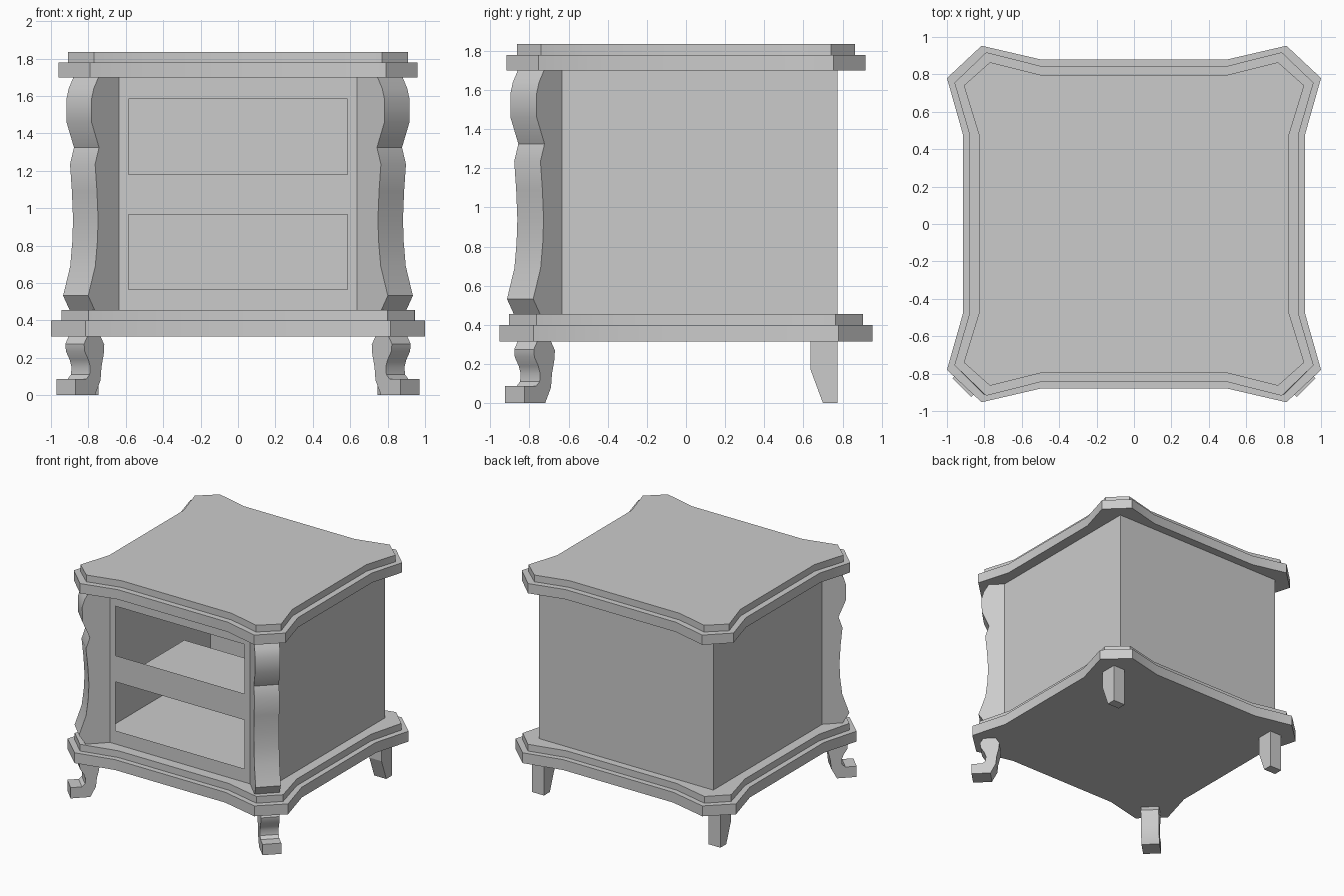
import bpy
import bmesh
from mathutils import Vector
from math import radians

cube = bpy.data.objects.get("Cube")
if cube:
    bpy.data.objects.remove(cube, do_unlink=True)

grey = bpy.data.materials.new("plain_grey")
grey.use_nodes = True
grey.diffuse_color = (0.6, 0.6, 0.6, 1)
grey.node_tree.nodes["Principled BSDF"].inputs["Base Color"].default_value = (0.6, 0.6, 0.6, 1)


def finish(name, bm, smooth=False, closed=True):
    if closed:
        bmesh.ops.recalc_face_normals(bm, faces=bm.faces)
    mesh = bpy.data.meshes.new(name)
    bm.to_mesh(mesh)
    bm.free()
    mesh.materials.append(grey)
    obj = bpy.data.objects.new(name, mesh)
    bpy.context.collection.objects.link(obj)
    if smooth:
        bpy.ops.object.select_all(action="DESELECT")
        obj.select_set(True)
        bpy.context.view_layer.objects.active = obj
        bpy.ops.object.shade_smooth_by_angle(angle=radians(30))
    return obj


def prism(name, points, offset, smooth=True):
    """Extrude a flat outline along an offset vector."""
    bm = bmesh.new()
    base = bm.faces.new([bm.verts.new(p) for p in points])
    out = bmesh.ops.extrude_face_region(bm, geom=[base], use_keep_orig=True)
    moved = [v for v in out["geom"] if isinstance(v, bmesh.types.BMVert)]
    bmesh.ops.translate(bm, verts=moved, vec=Vector(offset))
    return finish(name, bm, smooth)


def slab(name, z0, z1, side, corner_a, corner_b, front):
    """Waisted board with clipped, flared corners."""
    quarter = [(side, 0.48), corner_a, corner_b, (0.5, front)]
    outline = []
    for sx, sy in ((1, 1), (-1, 1), (-1, -1), (1, -1)):
        pts = [(sx * x, sy * y, z0) for x, y in quarter]
        outline += pts if sx * sy > 0 else pts[::-1]
    prism(name, outline, (0, 0, z1 - z0))


def corner_plate(name, profile, width, skew, sx):
    """Profile in the diagonal plane of a front corner, given width across it."""
    pts = [(sx * u, -(u - width - skew), z) for u, z in profile]
    prism(name, pts, (-sx * width, -width, 0))


def panels(name, quads):
    """Thin skin made of four-cornered faces."""
    bm = bmesh.new()
    for quad in quads:
        bm.faces.new([bm.verts.new(p) for p in quad])
    bmesh.ops.remove_doubles(bm, verts=bm.verts, dist=0.0001)
    return finish(name, bm, closed=False)


# Base and top mouldings
slab("base_board", 0.315, 0.40, 0.915, (1.0, 0.78), (0.815, 0.953), 0.88)
slab("base_moulding", 0.40, 0.455, 0.87, (0.945, 0.765), (0.80, 0.905), 0.835)
slab("top_moulding", 1.70, 1.78, 0.88, (0.96, 0.755), (0.79, 0.918), 0.845)
slab("top_board", 1.78, 1.835, 0.83, (0.91, 0.74), (0.77, 0.865), 0.797)

# Cabinet skin: sides and back
LOW, HIGH = 0.455, 1.70
SIDE, BACK, FRONT, CUT = 0.79, 0.775, -0.75, 0.635


def wall(a, b):
    return [(*a, LOW), (*b, LOW), (*b, HIGH), (*a, HIGH)]


panels("cabinet_walls", [
    wall((SIDE, -CUT), (SIDE, BACK)),
    wall((SIDE, BACK), (-SIDE, BACK)),
    wall((-SIDE, BACK), (-SIDE, -CUT)),
])

# Front frame around two open bays
OPEN = 0.585
xs = [-CUT, -OPEN, OPEN, CUT]
zs = [LOW, 0.565, 0.965, 1.18, 1.585, HIGH]
frame = []
for i in range(3):
    for j in range(5):
        if i == 1 and j in (1, 3):
            continue
        x0, x1, z0, z1 = xs[i], xs[i + 1], zs[j], zs[j + 1]
        frame.append([(x0, FRONT, z0), (x1, FRONT, z0), (x1, FRONT, z1), (x0, FRONT, z1)])
panels("front_frame", frame)

# Shelf behind the middle rail
panels("inner_shelf", [[(-OPEN, FRONT, 0.967), (OPEN, FRONT, 0.967),
                        (OPEN, 0.14, 0.967), (-OPEN, 0.14, 0.967)]])

# Profiles: distance out along the corner, height
column = [(0.77, 1.70), (0.88, 1.70), (0.905, 1.64), (0.918, 1.58), (0.917, 1.46),
          (0.877, 1.325), (0.898, 1.235), (0.888, 1.09), (0.882, 0.94), (0.886, 0.82),
          (0.897, 0.69), (0.935, 0.532), (0.90, 0.455), (0.77, 0.455)]
foot = [(0.835, 0.315), (0.905, 0.315), (0.923, 0.275), (0.92, 0.235), (0.90, 0.19),
        (0.89, 0.15), (0.893, 0.11), (0.91, 0.088), (0.97, 0.088), (0.97, 0.0),
        (0.865, 0.0), (0.835, 0.08), (0.83, 0.15), (0.818, 0.22), (0.815, 0.27)]

for sx, label in ((1, "left"), (-1, "right")):
    corner_plate(f"{label}_front_column", column, 0.134, 0.02, sx)
    corner_plate(f"{label}_front_foot", foot, 0.10, 0.045, sx)
    # Tapered back foot
    taper = [(0.637, 0.315), (0.775, 0.315), (0.775, 0.0), (0.70, 0.0), (0.637, 0.17)]
    prism(f"{label}_back_foot", [(sx * 0.745, y, z) for y, z in taper],
          (sx * 0.11, 0, 0), smooth=False)
